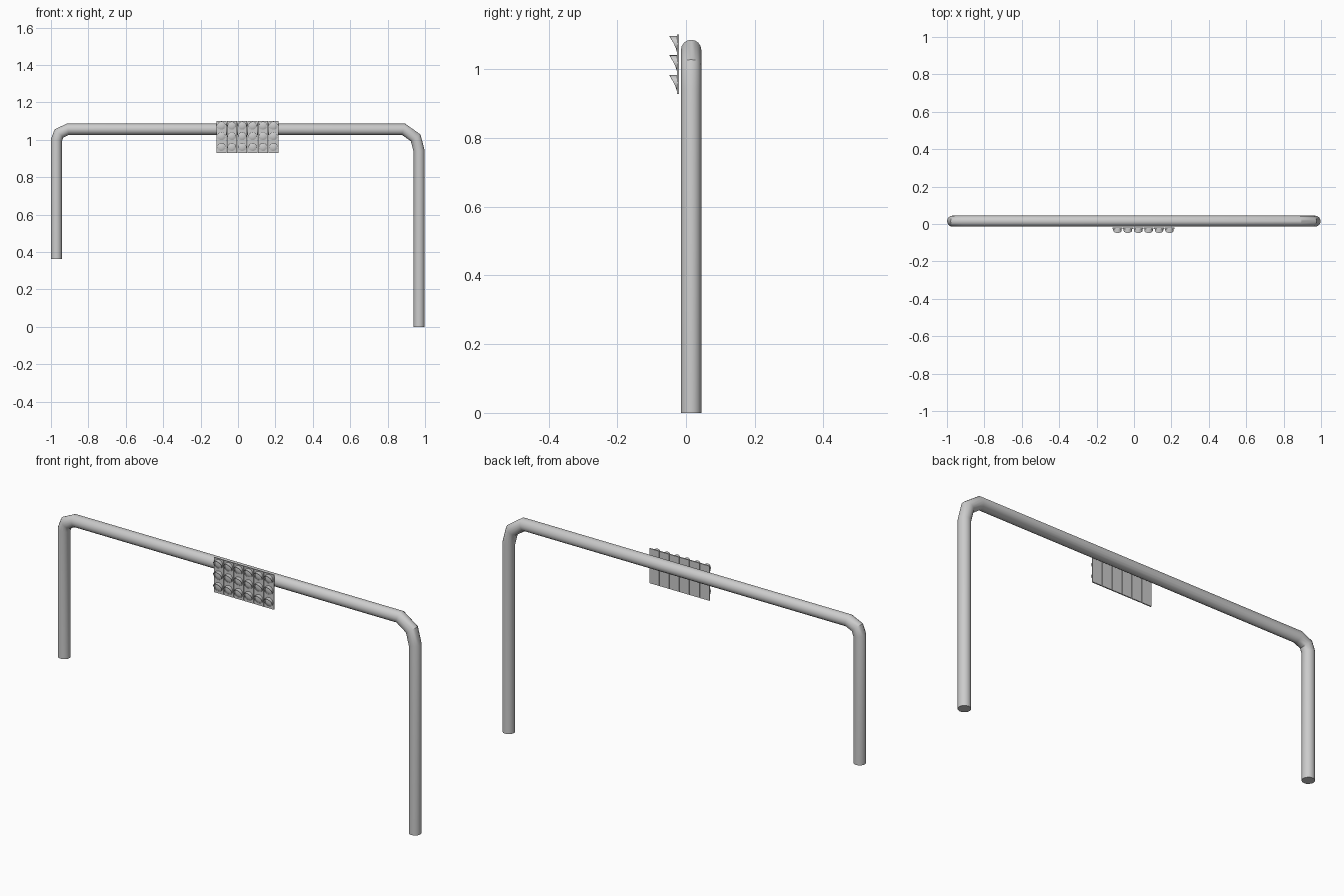
import bpy, bmesh, math
from mathutils import Vector

if "Cube" in bpy.data.objects:
    bpy.data.objects.remove(bpy.data.objects["Cube"])


def finish(name, bm, angle=40):
    bmesh.ops.recalc_face_normals(bm, faces=bm.faces[:])
    me = bpy.data.meshes.new(name)
    bm.to_mesh(me)
    bm.free()
    ob = bpy.data.objects.new(name, me)
    bpy.context.collection.objects.link(ob)
    bpy.ops.object.select_all(action='DESELECT')
    ob.select_set(True)
    bpy.context.view_layer.objects.active = ob
    bpy.ops.object.shade_smooth_by_angle(angle=math.radians(angle))
    return ob


def pipe(name, path, y, r, sides=16):
    # sweep a circle along a path in the xz plane with mitred joints
    pts = [Vector((x, y, z)) for x, z in path]
    bm = bmesh.new()
    rings = []
    for i, p in enumerate(pts):
        d0 = (p - pts[i - 1]).normalized() if i else (pts[1] - p).normalized()
        d1 = (pts[i + 1] - p).normalized() if i < len(pts) - 1 else d0
        t = (d0 + d1).normalized()
        n = Vector((-t.z, 0, t.x)) / max(t.dot(d0), 0.5)
        rings.append([bm.verts.new(p + r * (math.cos(a) * n + math.sin(a) * Vector((0, 1, 0))))
                      for a in (2 * math.pi * k / sides for k in range(sides))])
    for a, b in zip(rings, rings[1:]):
        for k in range(sides):
            j = (k + 1) % sides
            bm.faces.new((a[k], a[j], b[j], b[k]))
    bm.faces.new(rings[0])
    bm.faces.new(rings[-1])
    return finish(name, bm, 30)


# Gantry pipe: short left leg, tight left bend, wide right bend
pipe("gantry_pipe",
     [(-0.97, 0.362), (-0.97, 1.0), (-0.957, 1.034), (-0.91, 1.056),
      (0.885, 1.056), (0.95, 1.01), (0.968, 0.94), (0.968, 0)], 0.015, 0.0295)

COLS, PITCH, X0 = 6, 0.0556, -0.0885
ROWS = (1.074, 1.018, 0.960)
BACK, FRONT = -0.020, -0.026


def visor(name, cx, cz, r=0.0225, wall=0.0015, sides=20):
    # tube whose front edge slopes back towards the bottom
    bm = bmesh.new()
    loops = []
    for rad, front in ((r, False), (r, True), (r - wall, True), (r - wall, False)):
        loop = []
        for k in range(sides):
            a = 2 * math.pi * k / sides
            depth = 0.001 + 0.021 * ((1 + math.sin(a)) / 2) ** 1.3
            loop.append(bm.verts.new((cx + rad * math.cos(a), FRONT - (depth if front else 0),
                                      cz + rad * math.sin(a))))
        loops.append(loop)
    for i in range(4):
        a, b = loops[i], loops[(i + 1) % 4]
        for k in range(sides):
            j = (k + 1) % sides
            bm.faces.new((a[k], a[j], b[j], b[k]))
    return finish(name, bm)


def lens(name, cx, cz, r=0.020, sides=20):
    # shallow dome
    bm = bmesh.new()
    rings = [[bm.verts.new((cx + r * s * math.cos(2 * math.pi * k / sides), y,
                            cz + r * s * math.sin(2 * math.pi * k / sides))) for k in range(sides)]
             for s, y in ((1, FRONT), (0.7, FRONT - 0.0025), (0.35, FRONT - 0.004))]
    for a, b in zip(rings, rings[1:]):
        for k in range(sides):
            j = (k + 1) % sides
            bm.faces.new((a[k], a[j], b[j], b[k]))
    bm.faces.new(rings[-1])
    bm.faces.new(rings[0])
    return finish(name, bm)


# Six signal heads side by side, three lamps each
for c in range(COLS):
    x = X0 + c * PITCH
    bm = bmesh.new()
    bmesh.ops.create_cube(bm, size=1)
    for v in bm.verts:
        v.co = (x + v.co.x * 0.053, (BACK + FRONT) / 2 + v.co.y * (FRONT - BACK) * -1,
                1.0145 + v.co.z * 0.173)
    finish(f"signal_board_{c}", bm)
    for i, z in enumerate(ROWS):
        visor(f"visor_{c}_{i}", x, z)
        lens(f"lens_{c}_{i}", x, z)
